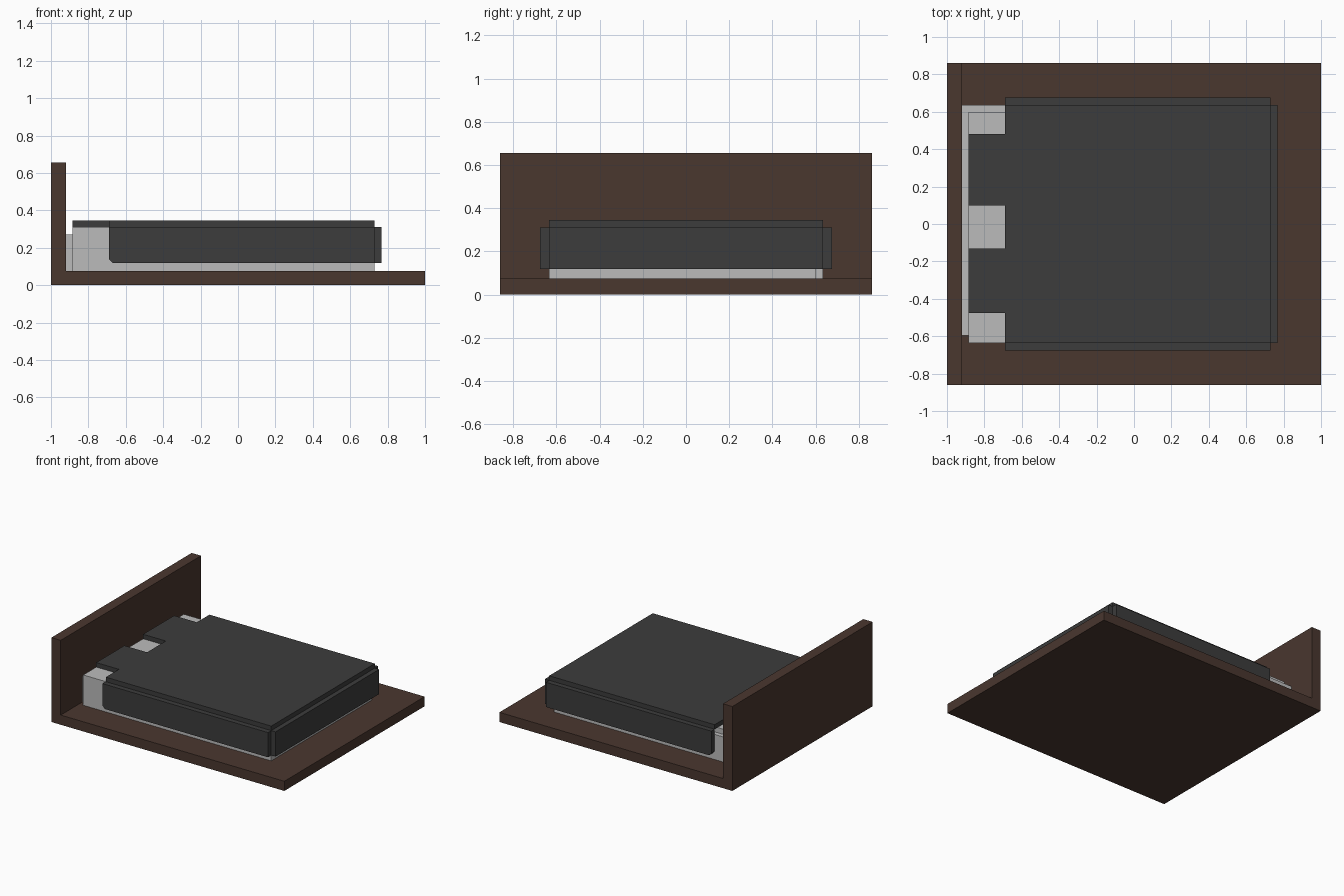
import bpy
import bmesh
from mathutils import Vector

if "Cube" in bpy.data.objects:
    bpy.data.objects.remove(bpy.data.objects["Cube"], do_unlink=True)


def material(name, rgb):
    m = bpy.data.materials.new(name)
    m.use_nodes = True
    m.diffuse_color = (*rgb, 1)
    m.node_tree.nodes["Principled BSDF"].inputs["Base Color"].default_value = (*rgb, 1)
    return m


wood = material("dark brown wood", (0.068, 0.038, 0.028))
sheet = material("pale grey sheet", (0.50, 0.50, 0.50))
cloth = material("charcoal blanket", (0.045, 0.045, 0.045))


def prism(name, points, depth, mat):
    """Extrude a flat polygon along the depth vector."""
    bm = bmesh.new()
    face = bm.faces.new([bm.verts.new(p) for p in points])
    grown = bmesh.ops.extrude_face_region(bm, geom=[face])["geom"]
    moved = [g for g in grown if isinstance(g, bmesh.types.BMVert)]
    bmesh.ops.translate(bm, verts=moved, vec=Vector(depth))
    bmesh.ops.recalc_face_normals(bm, faces=bm.faces)
    mesh = bpy.data.meshes.new(name)
    bm.to_mesh(mesh)
    bm.free()
    mesh.materials.append(mat)
    obj = bpy.data.objects.new(name, mesh)
    bpy.context.collection.objects.link(obj)
    return obj


def box(name, x, y, z, mat):
    corners = [(x[0], y[0], z[0]), (x[1], y[0], z[0]), (x[1], y[1], z[0]), (x[0], y[1], z[0])]
    return prism(name, corners, (0, 0, z[1] - z[0]), mat)


# Bed frame: platform and headboard
FLOOR = 0.075
box("platform", (-0.92, 1), (-0.86, 0.86), (0, FLOOR), wood)
box("headboard", (-1, -0.92), (-0.86, 0.86), (0, 0.655), wood)

# Mattress: two overlapping offset blocks
box("mattress_lower", (-0.925, 0.69), (-0.595, 0.635), (FLOOR, 0.27), sheet)
box("mattress_upper", (-0.885, 0.73), (-0.635, 0.6), (FLOOR, 0.31), sheet)

# Blanket top with two tabs reaching towards the headboard
HEM, TAB, FOOT, HALF = -0.69, -0.885, 0.73, 0.635
outline = [(FOOT, -HALF), (FOOT, HALF), (HEM, HALF)]
for high, low in ((0.48, 0.10), (-0.13, -0.475)):
    outline += [(HEM, high), (TAB, high), (TAB, low), (HEM, low)]
outline.append((HEM, -HALF))
prism("blanket_top", [(x, y, 0.31) for x, y in outline], (0, 0, 0.035), cloth)

# Blanket sides with a clipped lower corner, and the foot flap
BOTTOM, CLIP = 0.118, 0.02
profile = [(HEM, 0.31), (HEM, BOTTOM + CLIP), (HEM + CLIP, BOTTOM), (FOOT, BOTTOM), (FOOT, 0.31)]
for side, sign in (("right", -1), ("left", 1)):
    prism("blanket_side_" + side, [(x, sign * HALF, z) for x, z in profile],
          (0, sign * 0.04, 0), cloth)
box("blanket_foot", (FOOT, 0.767), (-HALF, HALF), (BOTTOM, 0.31), cloth)
